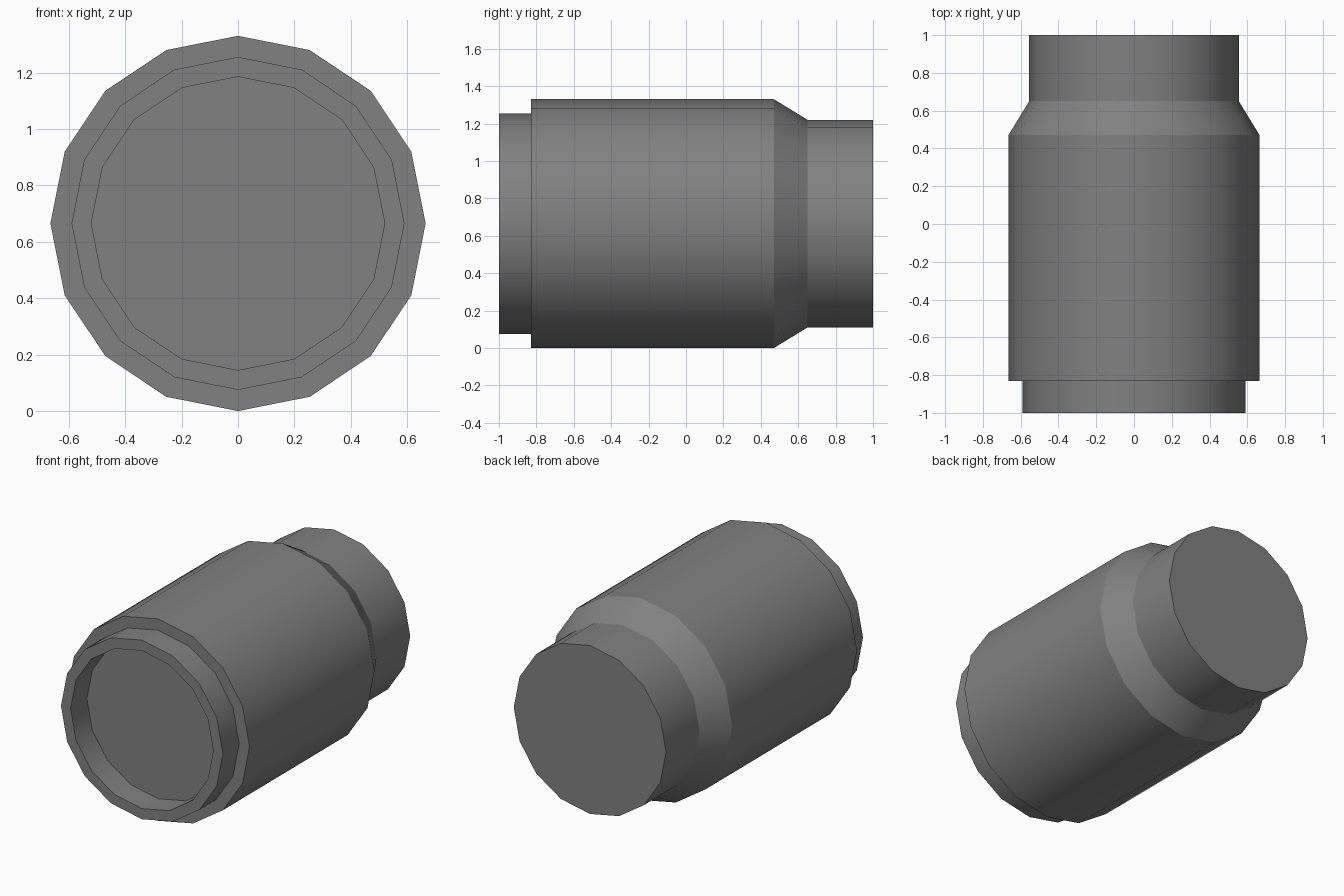
import bpy
import bmesh
import math

SIDES = 16
RADIUS = 0.665

cube = bpy.data.objects.get("Cube")
if cube:
    bpy.data.objects.remove(cube, do_unlink=True)

grey = bpy.data.materials.new("dark grey")
grey.use_nodes = True
colour = (0.22, 0.22, 0.22, 1)
grey.diffuse_color = colour
grey.node_tree.nodes["Principled BSDF"].inputs["Base Color"].default_value = colour


def lathe(name, profile, closed=False):
    """Turn (radius, y) points around the long axis; open profiles get end caps."""
    bm = bmesh.new()
    rings = []
    for r, y in profile:
        angles = [2 * math.pi * i / SIDES for i in range(SIDES)]
        rings.append([bm.verts.new((r * math.cos(a), y, RADIUS + r * math.sin(a)))
                      for a in angles])
    pairs = list(zip(rings, rings[1:]))
    if closed:
        pairs.append((rings[-1], rings[0]))
    else:
        bm.faces.new(rings[0])
        bm.faces.new(rings[-1])
    for a, b in pairs:
        for i in range(SIDES):
            j = (i + 1) % SIDES
            bm.faces.new((a[i], a[j], b[j], b[i]))
    bmesh.ops.recalc_face_normals(bm, faces=bm.faces)
    mesh = bpy.data.meshes.new(name)
    bm.to_mesh(mesh)
    bm.free()
    mesh.materials.append(grey)
    obj = bpy.data.objects.new(name, mesh)
    bpy.context.collection.objects.link(obj)
    bpy.ops.object.select_all(action="DESELECT")
    obj.select_set(True)
    bpy.context.view_layer.objects.active = obj
    bpy.ops.object.shade_smooth_by_angle(angle=math.radians(28))
    return obj


# Main barrel, tapering shoulder and solid rear neck
lathe("barrel", [(RADIUS, -0.83), (RADIUS, 0.47), (0.555, 0.65), (0.555, 1.0)])

# Raised rim around the recessed front face
lathe("front_rim", [(0.59, -0.83), (0.59, -1.0), (0.52, -1.0), (0.52, -0.83)], closed=True)
